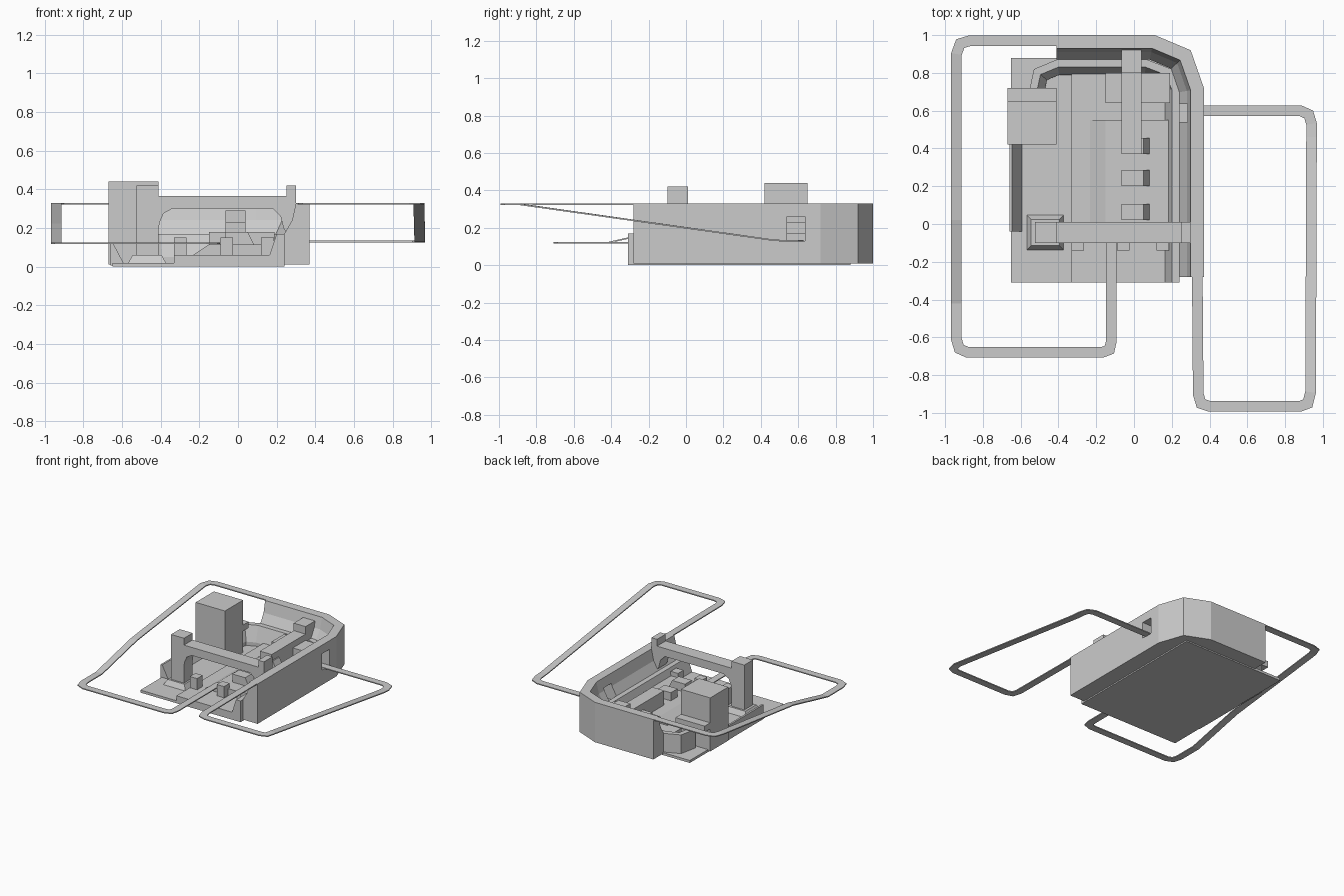
import bpy, bmesh
from mathutils import Vector

if "Cube" in bpy.data.objects:
    bpy.data.objects.remove(bpy.data.objects["Cube"], do_unlink=True)

grey = bpy.data.materials.new("plain_grey")
grey.use_nodes = True
grey.diffuse_color = (0.6, 0.6, 0.6, 1)
grey.node_tree.nodes["Principled BSDF"].inputs["Base Color"].default_value = (0.6, 0.6, 0.6, 1)


def finish(name, bm):
    bmesh.ops.recalc_face_normals(bm, faces=bm.faces)
    mesh = bpy.data.meshes.new(name)
    bm.to_mesh(mesh)
    bm.free()
    mesh.materials.append(grey)
    obj = bpy.data.objects.new(name, mesh)
    bpy.context.collection.objects.link(obj)
    return obj


def loft(name, rings):
    """Closed rings of points joined in order, with capped ends."""
    bm = bmesh.new()
    rows = [[bm.verts.new(p) for p in ring] for ring in rings]
    n = len(rows[0])
    for a, b in zip(rows, rows[1:]):
        for i in range(n):
            j = (i + 1) % n
            bm.faces.new((a[i], a[j], b[j], b[i]))
    bm.faces.new(rows[0])
    bm.faces.new(rows[-1])
    return finish(name, bm)


def rect(x0, x1, y0, y1, z):
    return [(x0, y0, z), (x1, y0, z), (x1, y1, z), (x0, y1, z)]


def box(name, x0, x1, y0, y1, z0, z1):
    return loft(name, [rect(x0, x1, y0, y1, z0), rect(x0, x1, y0, y1, z1)])


def prism(name, outline, y0, y1):
    """An x-z outline extruded along y."""
    return loft(name, [[(x, y, z) for x, z in outline] for y in (y0, y1)])


def sweep(name, path, profile):
    """A profile of (rightward offset, height) mitred along a path."""
    pts = [Vector(p) for p in path]
    rings = []
    for i, p in enumerate(pts):
        steps = []
        if i:
            steps.append((p - pts[i - 1]).xy.normalized())
        if i < len(pts) - 1:
            steps.append((pts[i + 1] - p).xy.normalized())
        normals = [Vector((d.y, -d.x)) for d in steps]
        m = sum(normals, Vector((0, 0))).normalized()
        m /= m.dot(normals[0])
        rings.append([(p.x + m.x * o, p.y + m.y * o, p.z + z) for o, z in profile])
    return loft(name, rings)


# Ground plate, raised floor and ramped deck
box("ground_plate", -0.65, 0.24, -0.31, 0.88, 0, 0.02)
box("raised_floor", -0.33, 0.2, -0.31, 0.83, 0.005, 0.06)
prism("ramped_deck", [(-0.24, 0.055), (-0.15, 0.115), (0.2, 0.115), (0.2, 0.055)], -0.09, 0.55)

# Outer wall with a sloped inner face
wall = sweep("outer_wall",
             [(-0.41, 1, 0), (0.11, 1, 0), (0.3, 0.92, 0), (0.37, 0.72, 0), (0.37, -0.28, 0)],
             [(0, 0.01), (0, 0.33), (0.07, 0.33), (0.09, 0.24), (0.13, 0.17), (0.13, 0.01)])
cutter = box("opening_cutter", 0.2, 0.45, 0.54, 0.635, 0.13, 0.26)
cutter.hide_render = True
cutter.hide_viewport = True
cut = wall.modifiers.new("opening", "BOOLEAN")
cut.operation = "DIFFERENCE"
cut.solver = "EXACT"
cut.object = cutter

# Lower inner ledge
sweep("inner_ledge",
      [(-0.56, 0.68, 0), (-0.53, 0.82, 0), (-0.41, 0.87, 0), (0.07, 0.87, 0),
       (0.2, 0.82, 0), (0.24, 0.72, 0), (0.24, -0.31, 0)],
      [(0, 0.012), (0, 0.17), (0.04, 0.17), (0.08, 0.05), (0.08, 0.012)])

# Tower with a rear lip, and the low bank in front of it
box("tower", -0.67, -0.41, 0.42, 0.65, 0.01, 0.44)
box("tower_lip", -0.67, -0.41, 0.64, 0.72, 0.19, 0.24)
prism("low_bank", [(-0.66, 0.005), (-0.66, 0.12), (-0.645, 0.12), (-0.59, 0.015), (-0.59, 0.005)],
      -0.04, 0.42)

# Gantry: pillar on a flared foot, arched beam and end post
loft("pillar_foot", [rect(-0.57, -0.37, -0.14, 0.05, 0.015),
                     rect(-0.545, -0.395, -0.115, 0.025, 0.06)])
box("pillar", -0.525, -0.41, -0.1, 0.01, 0.02, 0.42)
prism("arched_beam",
      [(-0.42, 0.365), (0.26, 0.365), (0.26, 0.16), (0.235, 0.2), (0.22, 0.26),
       (0.18, 0.3), (-0.34, 0.3), (-0.385, 0.275), (-0.405, 0.23), (-0.42, 0.13)], -0.1, 0.01)
box("end_post", 0.25, 0.3, -0.1, 0.01, 0.17, 0.42)

# Small posts along the front
for i, x in enumerate((-0.33, -0.09, 0.12)):
    box(f"front_post_{i + 1}", x, x + 0.065, -0.14, -0.07, 0.05, 0.15)

# Central spine with sloped buttresses
box("spine_rear", -0.065, 0.04, 0.8, 0.92, 0.05, 0.29)
box("spine_bridge", -0.065, 0.04, 0.37, 0.8, 0.05, 0.23)
box("rear_block", -0.15, 0.19, 0.64, 0.8, 0.05, 0.18)
for i, y in enumerate((0.02, 0.2)):
    box(f"spine_block_{i + 1}", -0.065, 0.04, y, y + 0.085, 0.1, 0.18)
for i, y in enumerate((0.02, 0.2, 0.37)):
    prism(f"buttress_{i + 1}", [(0.035, 0.1), (0.035, 0.18), (0.05, 0.18), (0.09, 0.1)],
          y, y + 0.085)

# Flat looping tracks on both sides
flat = [(-0.028, -0.004), (-0.028, 0.004), (0.028, 0.004), (0.028, -0.004)]
sweep("right_track",
      [(-0.4, 0.97, 0.326), (-0.87, 0.97, 0.326), (-0.92, 0.955, 0.326), (-0.94, 0.9, 0.326),
       (-0.94, 0.02, 0.22), (-0.94, -0.42, 0.12), (-0.94, -0.61, 0.12), (-0.925, -0.66, 0.12),
       (-0.88, -0.68, 0.12), (-0.17, -0.68, 0.12), (-0.13, -0.665, 0.12),
       (-0.12, -0.62, 0.12), (-0.12, -0.06, 0.12)], flat)
sweep("left_track",
      [(0.28, 0.6, 0.13), (0.88, 0.6, 0.13), (0.925, 0.58, 0.13), (0.94, 0.53, 0.13),
       (0.94, 0.46, 0.135), (0.935, -0.89, 0.326), (0.92, -0.95, 0.326), (0.88, -0.965, 0.326),
       (0.4, -0.965, 0.326), (0.355, -0.95, 0.326), (0.34, -0.9, 0.326),
       (0.335, -0.26, 0.326)], flat)
